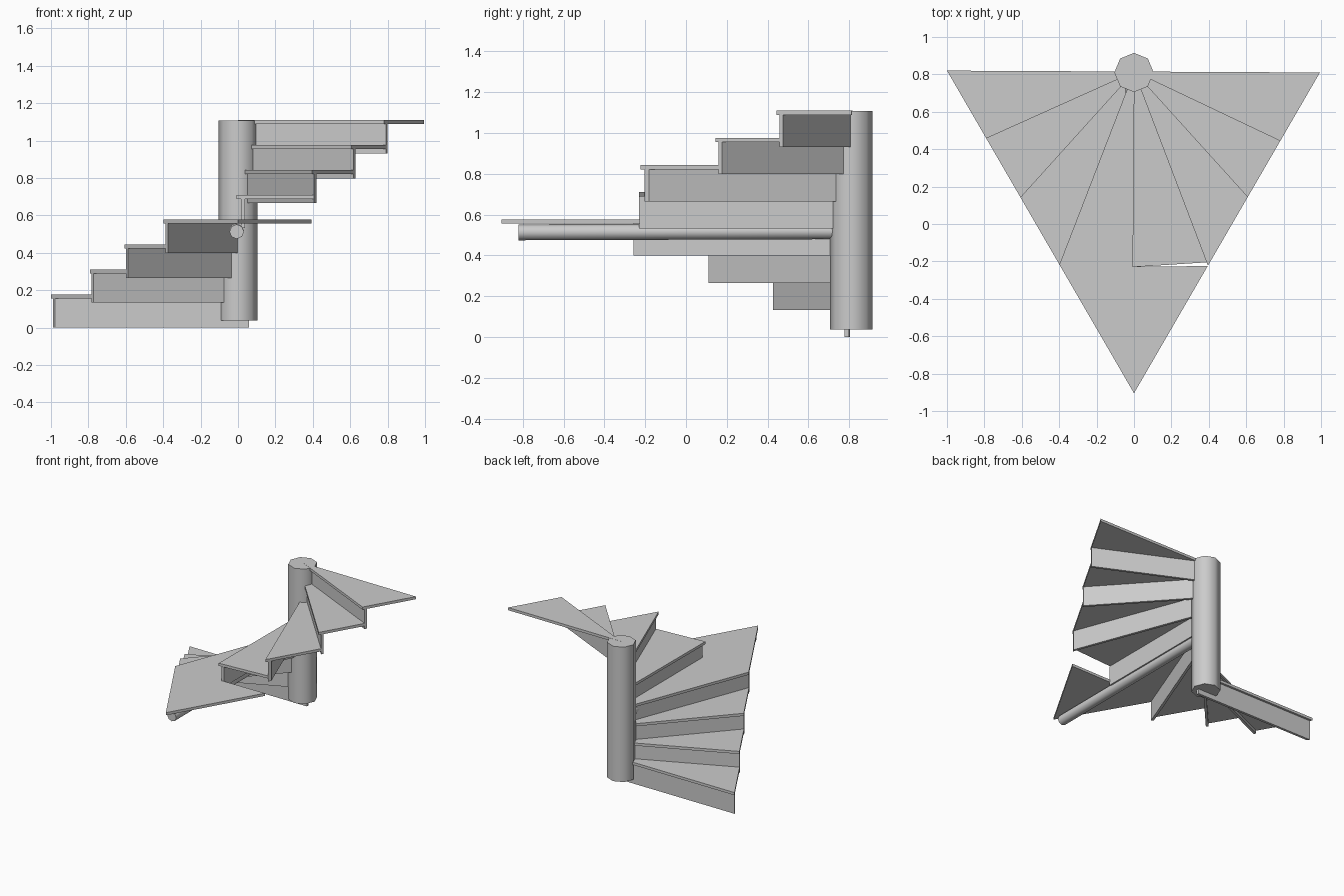
import bpy, bmesh, math
from mathutils import Vector

if "Cube" in bpy.data.objects:
    bpy.data.objects.remove(bpy.data.objects["Cube"])

C = Vector((0, 0.815))            # stair axis
TIP = Vector((0, -0.905))         # front point of the triangular plan
RISE, TOP, THICK = 0.133, 0.178, 0.021
NOSE, RISER = 0.017, 0.02         # nosing overhang, riser thickness
# where each tread's front edge meets the outer boundary
ENDS = [(-1, 0.82), (-0.79, 0.46), (-0.61, 0.14), (-0.4, -0.22),
        (0, -0.23), (0.4, -0.235), (0.62, 0.13), (0.79, 0.44), (0.99, 0.81)]


def prism(name, pts, z0, z1):
    bm = bmesh.new()
    f = bm.faces.new([bm.verts.new((p[0], p[1], z0)) for p in pts])
    r = bmesh.ops.extrude_face_region(bm, geom=[f])
    bmesh.ops.translate(bm, vec=(0, 0, z1 - z0),
                        verts=[g for g in r["geom"] if isinstance(g, bmesh.types.BMVert)])
    bmesh.ops.recalc_face_normals(bm, faces=bm.faces)
    me = bpy.data.meshes.new(name)
    bm.to_mesh(me)
    bm.free()
    ob = bpy.data.objects.new(name, me)
    bpy.context.collection.objects.link(ob)
    return ob


def ray(k, off):
    """Direction and origin of front edge k, shifted back by off."""
    u = (Vector(ENDS[k]) - C).normalized()
    return u, C + Vector((-u.y, u.x)) * off


def outer(k, off):
    """Point where the shifted edge meets the outer boundary."""
    u, o = ray(k, off)
    if k == 4:
        a, d = Vector((0, -0.23)), Vector((1, 0.02))
    else:
        a, d = TIP, Vector((1 if k > 4 else -1, 1.725))
    w = a - o
    return o + u * ((w.x * d.y - w.y * d.x) / (u.x * d.y - u.y * d.x))


for k in range(8):
    z = TOP + RISE * k
    back = NOSE if k < 7 else 0
    # tread, the fourth one being the corner winder
    if k == 3:
        pts = [C, outer(3, 0), TIP, (0.394, -0.225), (NOSE, -0.228), (NOSE, C.y)]
    else:
        front = -0.008 if k == 4 else 0
        pts = [C, outer(k, front), outer(k + 1, back), ray(k + 1, back)[1]]
        if k == 7:
            pts.pop()
    prism(f"tread_{k + 1}", pts, z - THICK, z)
    # riser
    u, a = ray(k, NOSE)
    b = ray(k, NOSE + RISER)[1]
    prism(f"riser_{k + 1}", [a - u * 0.06, outer(k, NOSE),
                             outer(k, NOSE + RISER), b - u * 0.06],
          z - 0.178, z - THICK)


def rod(name, r, length, loc, rot):
    bpy.ops.mesh.primitive_cylinder_add(vertices=8, radius=r, depth=length,
                                        location=loc, rotation=rot)
    ob = bpy.context.object
    ob.name = name
    bpy.ops.object.shade_smooth_by_angle(angle=math.radians(50))


# central post and the beam under the winder
rod("post", 0.105, 1.07, (0, 0.81, 0.573), (0, 0, 0))
rod("winder_beam", 0.039, 1.57, (-0.007, -0.035, 0.516), (math.radians(90.2), 0, 0))
